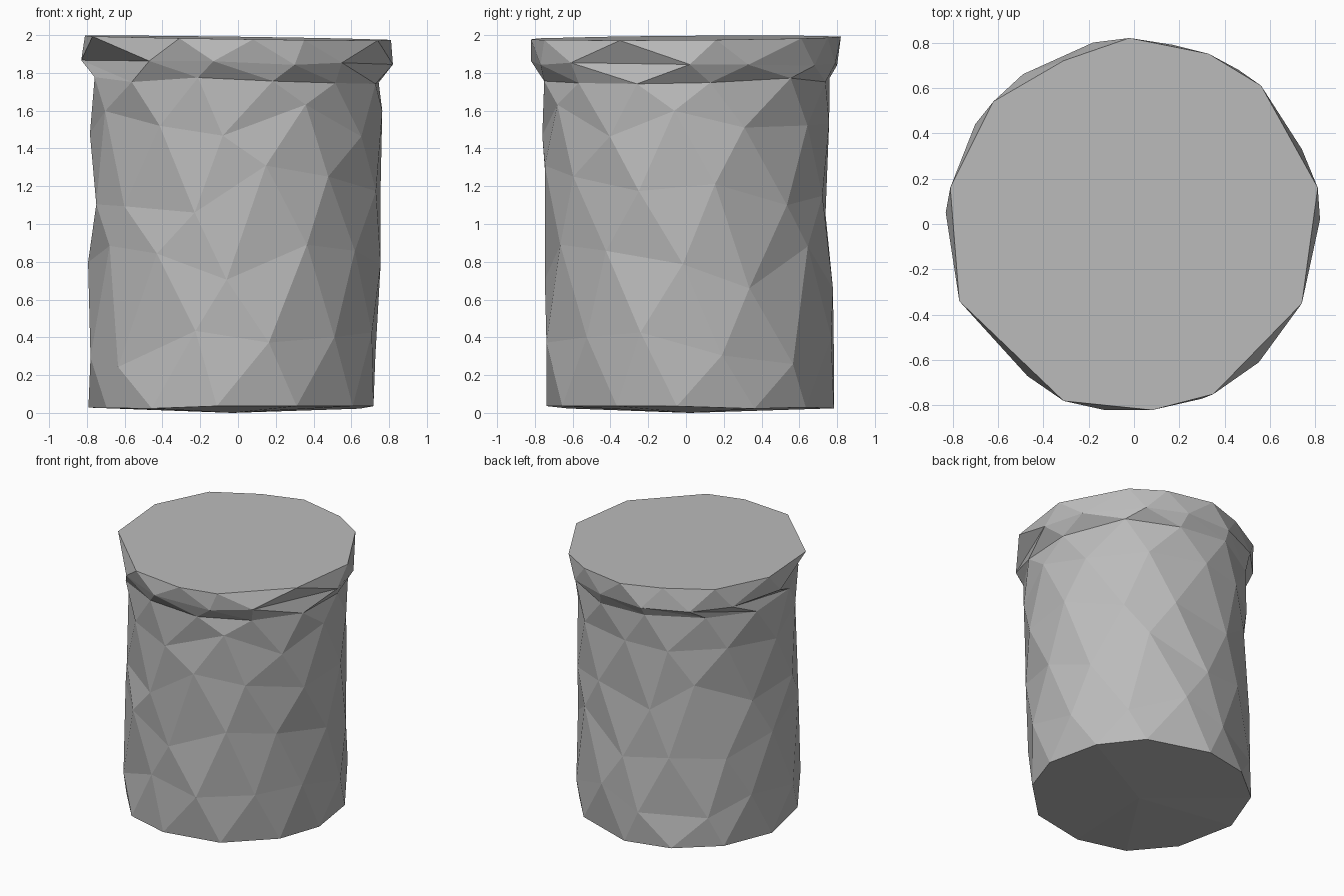
import bpy, bmesh, math, random
from mathutils import Vector

if "Cube" in bpy.data.objects:
    bpy.data.objects.remove(bpy.data.objects["Cube"], do_unlink=True)
random.seed(4)

stone = bpy.data.materials.new("plain_grey")
stone.use_nodes = True
grey = (0.5, 0.5, 0.5, 1)
stone.diffuse_color = grey
stone.node_tree.nodes["Principled BSDF"].inputs["Base Color"].default_value = grey

# Irregular lip outline, and the bulging points between its corners
LIP = [(.81, .16), (.56, .61), (.33, .75), (-.02, .82), (-.31, .72), (-.62, .54),
       (-.81, .16), (-.77, -.34), (-.31, -.78), (.08, -.82), (.35, -.75), (.74, -.35)]
BULGE = [(.74, .33), (.46, .68), (.17, .79), (-.18, .80), (-.49, .66), (-.70, .44),
         (-.83, .05), (-.47, -.67), (-.13, -.82), (.30, -.77), (.55, -.61), (.82, .02)]
N = len(LIP)

# Wall rings: height, radius, centre x, centre y, height jitter
WALL = [(1.76, .775, -.01, 0, .02), (1.55, .765, -.01, 0, .09), (1.18, .77, -.01, 0, .13),
        (.78, .768, -.02, .01, .13), (.36, .768, -.025, .015, .12), (.03, .76, -.035, .02, .008)]

bm = bmesh.new()
rings = [[bm.verts.new((x, y, 1.985 - .014 * x + .008 * y)) for x, y in LIP],
         [bm.verts.new((x, y, 1.85 + random.uniform(-.015, .02))) for x, y in BULGE]]
for k, (z, r, cx, cy, jz) in enumerate(WALL):
    ring = []
    for i in range(N):
        a = math.tau * (i + .4 + .5 * (k % 2) + random.uniform(-.12, .12)) / N
        rr = r + random.uniform(-.012, .012)
        ring.append(bm.verts.new((cx + rr * math.cos(a), cy + rr * math.sin(a),
                                  z + random.uniform(-jz, jz))))
    rings.append(ring)

# Staggered triangles between neighbouring rings
for k, (up, low) in enumerate(zip(rings, rings[1:])):
    for i in range(N):
        j = (i + 1) % N
        if k % 2 == 0:
            bm.faces.new((up[i], low[i], up[j]))
            bm.faces.new((up[j], low[i], low[j]))
        else:
            bm.faces.new((up[i], low[i], low[j]))
            bm.faces.new((up[i], low[j], up[j]))

# Flat top and slightly domed underside
bm.faces.new(rings[0])
base = bm.verts.new((-.03, .02, 0))
for i in range(N):
    bm.faces.new((rings[-1][i], base, rings[-1][(i + 1) % N]))
bmesh.ops.recalc_face_normals(bm, faces=bm.faces)

mesh = bpy.data.meshes.new("column_drum")
bm.to_mesh(mesh)
bm.free()
mesh.materials.append(stone)
drum = bpy.data.objects.new("column_drum", mesh)
bpy.context.collection.objects.link(drum)
